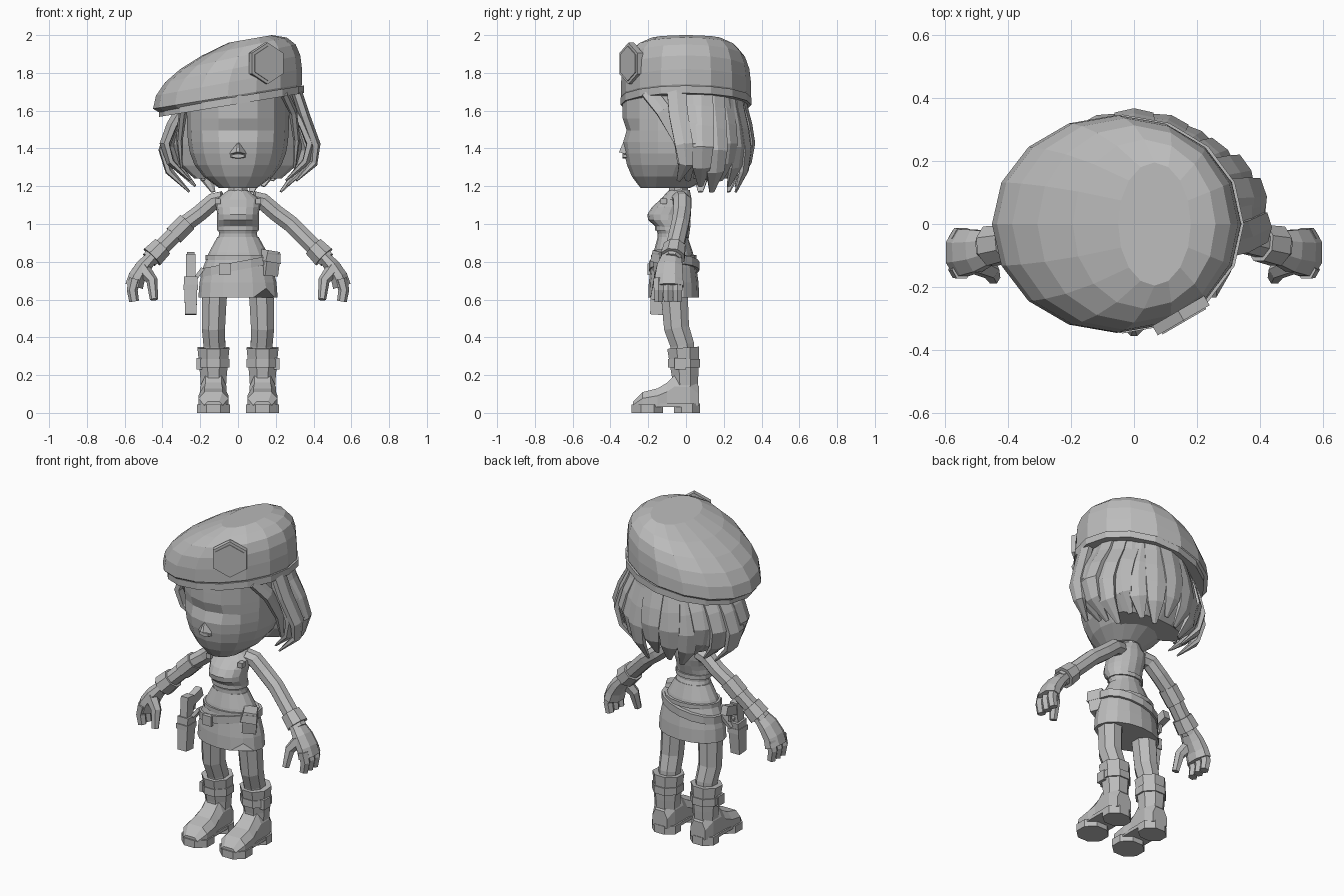
import bpy, bmesh
from math import cos, sin, pi, radians
from mathutils import Vector

if "Cube" in bpy.data.objects:
    bpy.data.objects.remove(bpy.data.objects["Cube"], do_unlink=True)

GREY = (.5, .5, .5, 1)
mat = bpy.data.materials.new("plain grey")
mat.use_nodes = True
mat.diffuse_color = GREY
mat.node_tree.nodes["Principled BSDF"].inputs["Base Color"].default_value = GREY

SIDEWAYS = Vector((1, 0, 0))
FORE_AFT = Vector((0, 1, 0))


def skin(name, rings):
    """Join rings of points into one closed, flat-shaded part."""
    bm = bmesh.new()
    loops = [[bm.verts.new(point) for point in ring] for ring in rings]
    count = len(loops[0])
    for lower, upper in zip(loops, loops[1:]):
        for k in range(count):
            after = (k + 1) % count
            bm.faces.new((lower[k], lower[after], upper[after], upper[k]))
    bm.faces.new(loops[0])
    bm.faces.new(loops[-1])
    bmesh.ops.recalc_face_normals(bm, faces=bm.faces)
    mesh = bpy.data.meshes.new(name)
    bm.to_mesh(mesh)
    bm.free()
    mesh.materials.append(mat)
    bpy.context.collection.objects.link(bpy.data.objects.new(name, mesh))


def tilted_ring(right, left, front, back, z_right, z_left, sides=16):
    """Oval ring whose height changes evenly from one side to the other."""
    ring = []
    for k in range(sides):
        angle = 2 * pi * k / sides
        across, along = (1 + cos(angle)) / 2, (1 + sin(angle)) / 2
        ring.append(Vector((right + (left - right) * across,
                            front + (back - front) * along,
                            z_right + (z_left - z_right) * across)))
    return ring


def level_ring(z, half_width, front, back):
    return tilted_ring(-half_width, half_width, front, back, z, z)


def hoop(name, ring, height):
    """Raised band standing proud of a ring."""
    centre = sum(ring, Vector()) / len(ring)
    lift = Vector((0, 0, height))
    outer = [centre + (p - centre) * 1.05 for p in ring]
    skin(name, [ring, outer, [p + lift for p in outer], [p + lift for p in ring]])


def limb(name, path, width, depth, taper=1, ease=1, sides=8, axis=FORE_AFT):
    """Tapered tube along a path; its width lies along the axis."""
    path = [Vector(p) for p in path]
    last = len(path) - 1
    rings = []
    for i, point in enumerate(path):
        tangent = (path[min(i + 1, last)] - path[max(i - 1, 0)]).normalized()
        v = axis.cross(tangent).normalized()
        u = tangent.cross(v)
        scale = (1 + (taper - 1) * (i / last) ** ease) / cos(pi / sides)
        angles = [pi * (2 * k + 1) / sides for k in range(sides)]
        rings.append([point + u * (width * scale * cos(a)) + v * (depth * scale * sin(a)) for a in angles])
    skin(name, rings)


def pair(name, path, *sizes, **options):
    for tag, sign in (("left", 1), ("right", -1)):
        limb(f"{tag}_{name}", [(x * sign, y, z) for x, y, z in path], *sizes, **options)


# Head with eye hollow, nose and mouth
head = []
for i in range(9):
    t = i / 8
    swell = 1 - (1 - t) ** 5
    head.append(level_ring(1.19 + .49 * t, .1 + .17 * swell, -.24 - .095 * swell, .02 + .25 * swell))
for k in (11, 12, 13):
    head[5][k].y += .02
skin("head", head)
skin("nose", [[(-.045, -.32, 1.37), (.045, -.32, 1.37), (0, -.3, 1.48)],
              [(-.01, -.355, 1.38), (.01, -.355, 1.38), (0, -.325, 1.45)]])
limb("mouth", [(0, -.3, 1.36), (0, -.335, 1.36)], .045, .015, .7, sides=6, axis=SIDEWAYS)

# Hair: inner shell and tapering locks around the back
skin("hair_shell", [level_ring(1.24, .23, .02, .22), level_ring(1.31, .31, 0, .28),
                    level_ring(1.42, .35, -.02, .3), level_ring(1.55, .31, -.08, .3),
                    level_ring(1.7, .28, -.14, .28)])
LOCKS = 13
for i in range(LOCKS):
    angle = radians(200 * i / (LOCKS - 1) - 10)
    trim = 1 - .1 * sin(2 * angle) ** 2
    path = []
    for step in range(6):
        t = step / 5
        bulge = sin(pi * t ** 1.5)
        fall = 1.72 - (.52 + .03 * (i % 3 - 1)) * t
        path.append(((.26 + .14 * bulge) * trim * cos(angle),
                     .05 + (.23 + .06 * bulge) * trim * sin(angle), fall))
    limb(f"hair_lock_{i + 1}", path, .065, .025, .2, ease=5, sides=6,
         axis=Vector((-sin(angle), cos(angle), 0)))
pair("front_lock", [(.24, -.2, 1.7), (.29, -.12, 1.6), (.31, -.04, 1.45), (.3, 0, 1.3)],
     .04, .02, .3, ease=3, sides=6)
limb("long_side_lock", [(.31, -.05, 1.7), (.35, -.04, 1.58), (.41, -.01, 1.42), (.4, 0, 1.32), (.31, -.04, 1.23)],
     .05, .025, .2, ease=4, sides=6)

# Tilted beret, its band and badge
beret = [tilted_ring(-.4, .32, -.32, .32, 1.58, 1.7)]
for i in range(6):
    t = i / 5
    depth = .345 - .15 * t ** 3
    beret.append(tilted_ring(-.45 + .4 * t ** 2, .34 - .16 * t ** 3, -depth, depth,
                             1.61 + .35 * t, 1.74 + .26 * sin(pi * t / 2)))
skin("beret", beret)
hoop("beret_band", tilted_ring(-.4, .33, -.33, .33, 1.57, 1.69), .04)
outward = Vector((.5, -.86, 0))
middle = Vector((.14, -.275, 1.85))
for name, size, rise in (("badge", .095, .035), ("badge_face", .08, .04)):
    limb(name, [middle, middle + outward * rise], size, size, sides=6, axis=Vector((.86, .5, 0)))

# Neck, torso and hem of the top
limb("neck", [(0, -.04, 1.13), (0, -.04, 1.24)], .05, .05, axis=SIDEWAYS)
skin("torso", [level_ring(*row) for row in (
    (.9, .11, -.15, .02), (.95, .1, -.15, 0), (.99, .11, -.165, 0), (1.02, .11, -.2, .01),
    (1.05, .11, -.205, .02), (1.09, .115, -.18, .03), (1.13, .12, -.135, .03), (1.18, .05, -.09, .02))])
hoop("top_hem", level_ring(.965, .105, -.16, .005), .025)

# Skirt with a slit, belt, buckle and pouch
skirt = []
for i in range(5):
    taper = (i / 4) ** 2
    skirt.append(level_ring(.61 + .08 * i, .21 - .1 * taper, -.2 + .05 * taper, .07 - .06 * taper))
skirt[0][14].z += .05
skin("skirt", skirt)
hoop("jacket_hem", level_ring(.81, .165, -.18, .05), .025)
hoop("belt", tilted_ring(-.19, .18, -.19, .065, .72, .79), .045)
limb("belt_buckle", [(-.07, -.18, .76), (-.07, -.205, .76)], .03, .03, sides=4, axis=SIDEWAYS)
slant = Vector((.85, .5, 0))
limb("belt_pouch", [(.155, -.11, .73), (.17, -.12, .85)], .04, .045, sides=4, axis=slant)
limb("pouch_flap", [(.16, -.12, .8), (.17, -.12, .86)], .047, .053, .8, sides=4, axis=slant)

# Holster and pistol at the right hip
HIP = -.25
block = dict(sides=4, axis=SIDEWAYS)
limb("holster", [(HIP, -.155, .52), (HIP, -.14, .72)], .03, .035, 1.2, **block)
limb("holster_strap", [(HIP, -.145, .65), (HIP, -.145, .68)], .038, .045, **block)
limb("holster_hanger", [(-.19, -.09, .76), (-.24, -.11, .69)], .03, .01, sides=4)
limb("pistol_slide", [(HIP, -.145, .7), (HIP, -.135, .84)], .024, .03, **block)
limb("pistol_grip", [(HIP, -.13, .79), (HIP, -.015, .825)], .02, .028, **block)
limb("trigger_guard", [(HIP, -.11, .74), (HIP, -.075, .74), (HIP, -.065, .8)], .008, .008, **block)

# Arms with cuffs, shoulder tabs and a rolled sleeve on the right
pair("arm", [(.08, -.03, 1.13), (.13, -.02, 1.12), (.2, -.02, 1.06), (.28, -.03, 1), (.47, -.075, .81)], .046, .044)
pair("wrist_cuff", [(.4, -.06, .88), (.455, -.07, .825)], .057, .055, 1.1)
pair("shoulder_tab", [(.107, -.1, 1.12), (.107, -.135, 1.12)], .015, .015, **block)
limb("right_sleeve_roll", [(-.27, -.03, 1.01), (-.34, -.04, .94)], .054, .052)

# Hands
pair("palm", [(.455, -.075, .825), (.5, -.085, .775), (.535, -.09, .72), (.55, -.09, .67)],
     .052, .032, 1.5, ease=.5)
for i in range(3):
    y = -.145 + .05 * i
    pair(f"finger_{i + 1}", [(.545, y, .71), (.56, y, .65), (.55, y, .59)], .028, .028, .8, sides=6)
pair("thumb", [(.505, -.12, .765), (.455, -.145, .7), (.445, -.17, .6)], .035, .034, .55, sides=6)

# Legs
pair("leg", [(.11, -.06, .74), (.125, -.06, .6), (.13, -.05, .45), (.125, -.02, .36), (.125, -.01, .26)],
     .068, .074, .8, axis=SIDEWAYS)

# Boots: shaft, strap, foot and stepped sole
BOOT = .13
pair("boot_shaft", [(BOOT, -.005, .13), (BOOT, -.005, .2), (BOOT, -.015, .345)], .066, .066, 1.28, ease=2, axis=SIDEWAYS)
pair("boot_strap", [(BOOT, -.01, .24), (BOOT, -.01, .285)], .084, .084, axis=SIDEWAYS)
pair("strap_buckle", [(.19, -.03, .26), (.22, -.03, .26)], .03, .03, sides=4)
pair("boot_heel", [(BOOT, .005, 0), (BOOT, .005, .05)], .08, .068, axis=SIDEWAYS)
pair("boot_arch", [(BOOT, -.1, .03), (BOOT, -.1, .05)], .078, .08, **block)
pair("boot_sole", [(BOOT, -.205, 0), (BOOT, -.205, .045)], .088, .083, axis=SIDEWAYS)
for tag, x in (("left", BOOT), ("right", -BOOT)):
    foot = []
    for y, w, top in ((.07, .05, .14), (.02, .07, .2), (-.06, .07, .2), (-.1, .07, .16),
                      (-.15, .08, .13), (-.23, .08, .11), (-.28, .05, .06)):
        brim = top * .7
        foot.append([(x - w, y, .04), (x + w, y, .04), (x + w, y, brim),
                     (x + w * .6, y, top), (x - w * .6, y, top), (x - w, y, brim)])
    skin(f"{tag}_foot", foot)
